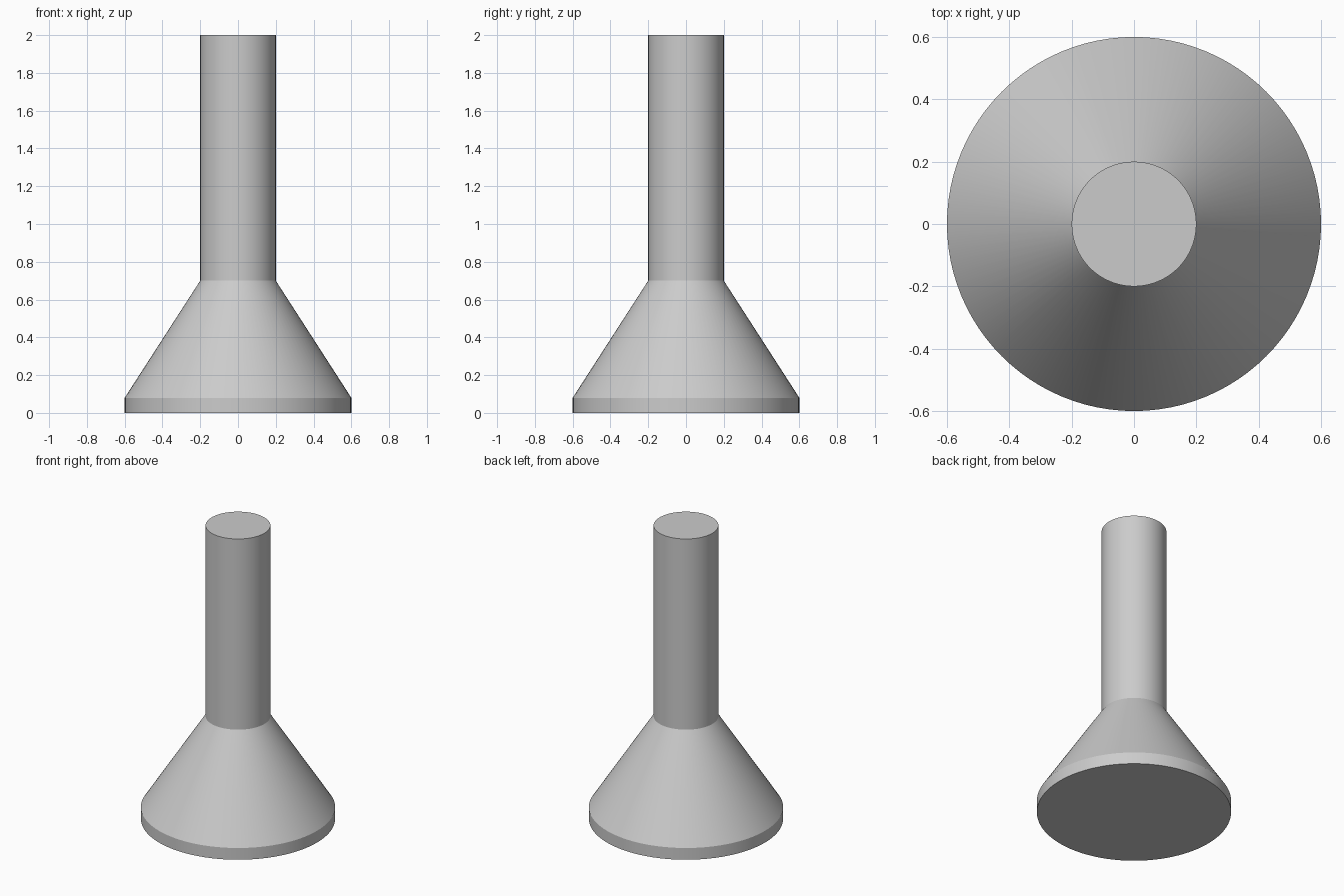
import bpy
import bmesh
from math import radians
from mathutils import Matrix

SEGMENTS = 96

cube = bpy.data.objects.get("Cube")
if cube:
    bpy.data.objects.remove(cube, do_unlink=True)

# Single plain grey finish
grey = bpy.data.materials.new("light_grey")
grey.use_nodes = True
colour = (0.6, 0.6, 0.6, 1)
grey.diffuse_color = colour
grey.node_tree.nodes["Principled BSDF"].inputs["Base Color"].default_value = colour


def lathe(name, profile):
    """Closed solid of revolution from (radius, height) points, bottom to top."""
    bm = bmesh.new()
    rings = []
    for radius, z in profile:
        ring = bmesh.ops.create_circle(bm, segments=SEGMENTS, radius=radius,
                                       matrix=Matrix.Translation((0, 0, z)))
        rings.append(ring["verts"])
    for low, high in zip(rings, rings[1:]):
        for i in range(SEGMENTS):
            j = (i + 1) % SEGMENTS
            bm.faces.new((low[i], low[j], high[j], high[i]))
    bm.faces.new(rings[0])
    bm.faces.new(rings[-1])
    bmesh.ops.recalc_face_normals(bm, faces=bm.faces)
    mesh = bpy.data.meshes.new(name)
    bm.to_mesh(mesh)
    bm.free()
    mesh.materials.append(grey)
    obj = bpy.data.objects.new(name, mesh)
    bpy.context.collection.objects.link(obj)
    bpy.ops.object.select_all(action="DESELECT")
    obj.select_set(True)
    bpy.context.view_layer.objects.active = obj
    bpy.ops.object.shade_smooth_by_angle(angle=radians(20))
    return obj


# Base rim, conical flare and straight stem as one turned solid
lathe("flared_stem", [(0.6, 0), (0.6, 0.08), (0.2, 0.7), (0.2, 2)])
